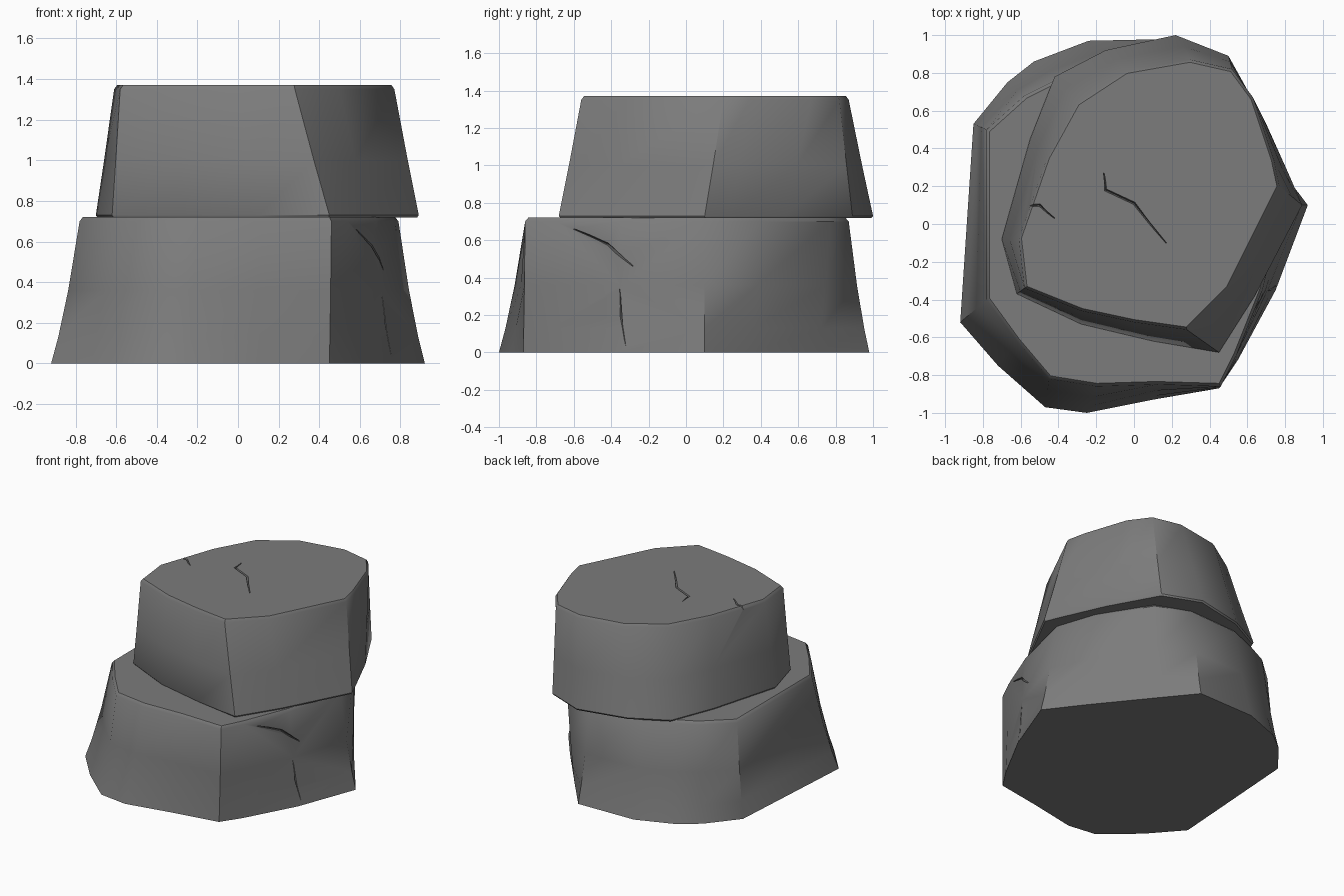
import bpy, bmesh, math
from mathutils import Vector

cube = bpy.data.objects.get("Cube")
if cube:
    bpy.data.objects.remove(cube, do_unlink=True)

stone = bpy.data.materials.new("grey_stone")
stone.use_nodes = True
stone.diffuse_color = (0.2, 0.2, 0.2, 1)
stone.node_tree.nodes["Principled BSDF"].inputs["Base Color"].default_value = (0.2, 0.2, 0.2, 1)


def make_object(name, bm):
    bmesh.ops.recalc_face_normals(bm, faces=bm.faces)
    mesh = bpy.data.meshes.new(name)
    bm.to_mesh(mesh)
    bm.free()
    mesh.materials.append(stone)
    obj = bpy.data.objects.new(name, mesh)
    bpy.context.collection.objects.link(obj)
    return obj


def slab(name, bottom, top, levels):
    """Loft between two outlines; levels are (height, blend to top, scale)."""
    bm = bmesh.new()
    count = len(bottom)
    rings = []
    for z, blend, scale in levels:
        ring = [Vector(b).lerp(Vector(t), blend) for b, t in zip(bottom, top)]
        mid = sum(ring, Vector((0, 0))) / count
        rings.append([bm.verts.new((*(mid + (p - mid) * scale), z)) for p in ring])
    for low, high in zip(rings, rings[1:]):
        for i in range(count):
            j = (i + 1) % count
            bm.faces.new((low[i], low[j], high[j], high[i]))
    bm.faces.new(rings[0][::-1])
    bm.faces.new(rings[-1])
    return make_object(name, bm)


def crack(target, points, normal, width=0.007, depth=0.025):
    """Cut a tapering V-shaped groove along a path on the surface."""
    bm = bmesh.new()
    n = Vector(normal).normalized()
    path = [Vector(p) for p in points]
    sections = []
    for i, p in enumerate(path):
        along = path[min(i + 1, len(path) - 1)] - path[max(i - 1, 0)]
        side = n.cross(along).normalized()
        w = width * (0.25 if i in (0, len(path) - 1) else 1)
        sections.append([bm.verts.new(q) for q in
                         (p + side * w * 2 + n * depth, p - side * w * 2 + n * depth, p - n * depth)])
    for a, b in zip(sections, sections[1:]):
        for i in range(3):
            j = (i + 1) % 3
            bm.faces.new((a[i], a[j], b[j], b[i]))
    bm.faces.new(sections[0][::-1])
    bm.faces.new(sections[-1])
    cutter = make_object(target.name + "_crack_cutter", bm)
    cutter.hide_render = True
    cut = target.modifiers.new("crack", 'BOOLEAN')
    cut.object = cutter
    cut.operation = 'DIFFERENCE'
    cut.solver = 'EXACT'
    return cutter


# Lower boulder: flared foot in front, undercut on the rear left
foot = [(-.92, -.52), (-.72, -.75), (-.47, -.97), (-.25, -1), (.1, -.93), (.45, -.87),
        (.55, -.72), (.75, -.35), (.92, .1), (.73, .35), (.44, .71), (.22, .98),
        (-.24, .97), (-.53, .86), (-.67, .75), (-.85, .53)]
rim = [(-.78, -.4), (-.62, -.62), (-.45, -.82), (-.2, -.86), (.12, -.85), (.46, -.86),
       (.54, -.7), (.68, -.35), (.79, .1), (.69, .4), (.46, .77), (.2, .87),
       (-.2, .85), (-.42, .76), (-.58, .68), (-.78, .5)]
lower = slab("lower_boulder", foot, rim,
             [(0, 0, 1), (.13, .25, 1), (.36, .6, 1), (.7, 1, 1), (.72, 1, .98)])

# Upper boulder: shifted back and overhanging on the left and rear
base = [(-.62, -.37), (-.28, -.53), (.1, -.62), (.45, -.68), (.64, -.38), (.89, .1),
        (.83, .24), (.7, .53), (.5, .89), (.22, 1), (-.15, .92), (-.42, .78),
        (-.55, .45), (-.7, -.08)]
crown = [(-.58, -.34), (-.28, -.46), (0, -.52), (.28, -.56), (.5, -.34), (.77, .2),
         (.74, .34), (.63, .67), (.52, .82), (.3, .87), (-.04, .81), (-.3, .64),
         (-.46, .35), (-.61, -.08)]
upper = slab("upper_boulder", base, crown,
             [(.718, 0, .99), (.73, 0, 1), (1, .45, 1), (1.35, 1, 1), (1.37, 1, .98)])

# Weathering cracks on the crown and the sides
cutters = [
    crack(upper, [(-.16, .27, 1.37), (-.15, .18, 1.37), (0, .11, 1.37), (.17, -.1, 1.37)], (0, 0, 1)),
    crack(upper, [(-.64, .09, 1.37), (-.5, .1, 1.37), (-.42, .03, 1.37)], (0, 0, 1)),
    crack(lower, [(.58, -.6, .66), (.66, -.42, .58), (.71, -.28, .46)], (1, -.5, .2)),
    crack(lower, [(.72, -.36, .34), (.73, -.35, .2), (.77, -.33, .04)], (1, -.5, .2)),
]

# Soft faces with crisp broken edges
for obj in (lower, upper):
    bpy.ops.object.select_all(action='DESELECT')
    bpy.context.view_layer.objects.active = obj
    obj.select_set(True)
    for mod in list(obj.modifiers):
        bpy.ops.object.modifier_apply(modifier=mod.name)
    bpy.ops.object.shade_smooth_by_angle(angle=math.radians(40))
for cutter in cutters:
    bpy.data.objects.remove(cutter, do_unlink=True)
